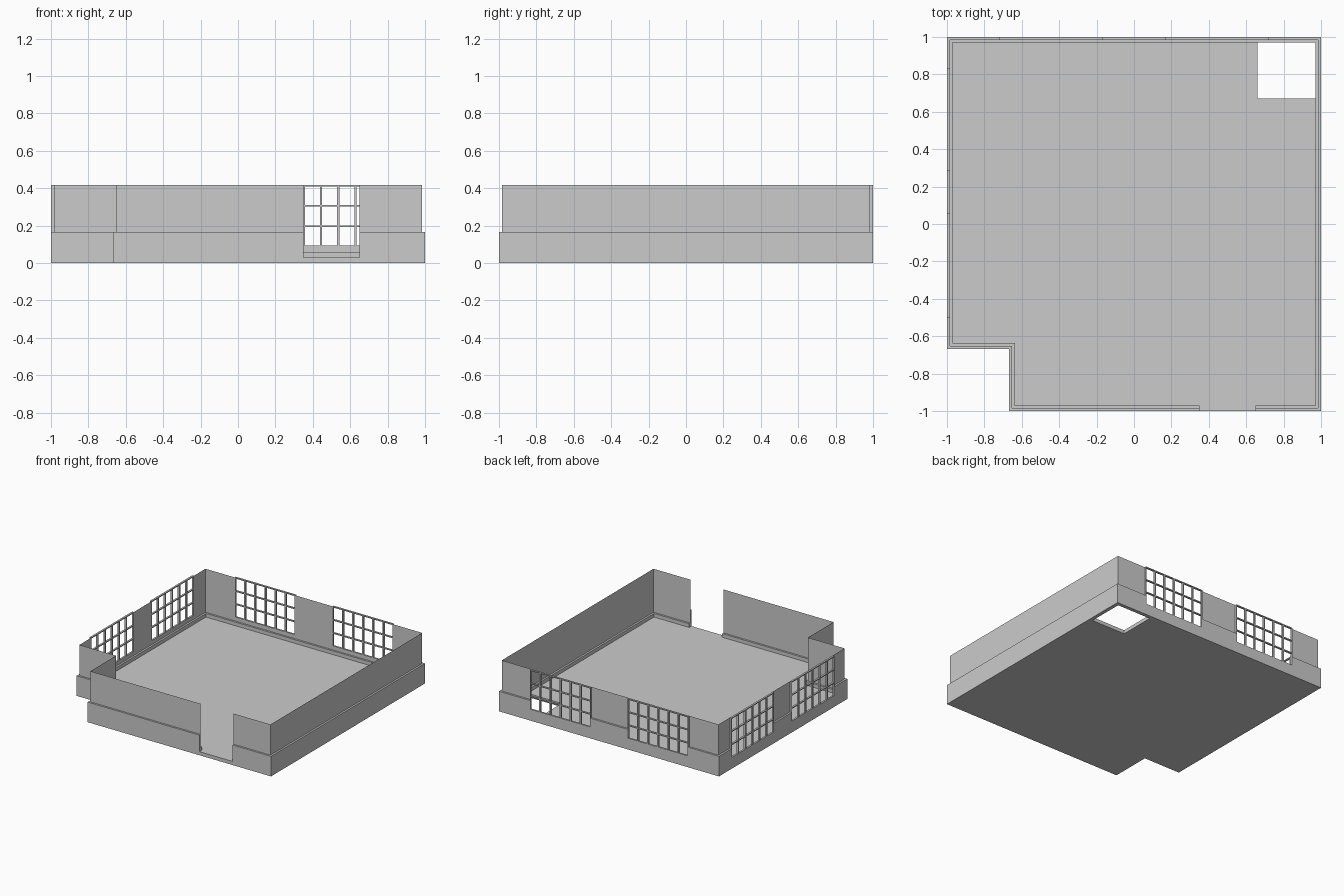
import bpy, bmesh

if "Cube" in bpy.data.objects:
    bpy.data.objects.remove(bpy.data.objects["Cube"])

TOP, BAND, SILL, FLOOR, SKIRT = 0.417, 0.165, 0.085, 0.03, 0.06
T = 0.015  # thickness of band, skirting and window bars

mat = bpy.data.materials.new("plain grey")
mat.diffuse_color = (0.6, 0.6, 0.6, 1)
mat.use_nodes = True
mat.node_tree.nodes["Principled BSDF"].inputs["Base Color"].default_value = mat.diffuse_color


def finish(name, bm, recalc=True):
    bmesh.ops.remove_doubles(bm, verts=bm.verts, dist=1e-5)
    if recalc:
        bmesh.ops.recalc_face_normals(bm, faces=bm.faces)
    me = bpy.data.meshes.new(name)
    bm.to_mesh(me)
    bm.free()
    me.materials.append(mat)
    ob = bpy.data.objects.new(name, me)
    bpy.context.collection.objects.link(ob)
    return ob


def quad(bm, *pts):
    bm.faces.new([bm.verts.new(p) for p in pts])


# Footprint, anticlockwise: x, y, inward direction x, y, kind of the stretch that follows
WALLS = [
    (-0.667, -1, 1, 1, "wall"), (0.35, -1, 0, 1, "door"), (0.65, -1, 0, 1, "wall"),
    (1, -1, -1, 1, "wall"), (1, 1, -1, -1, "wall"),
    (0.72, 1, 0, -1, "window"), (0.168, 1, 0, -1, "wall"),
    (-0.168, 1, 0, -1, "window"), (-0.72, 1, 0, -1, "wall"),
    (-1, 1, 1, -1, "wall"),
    (-1, 0.835, 1, 0, "window"), (-1, 0.285, 1, 0, "wall"),
    (-1, 0.055, 1, 0, "window"), (-1, -0.5, 1, 0, "wall"),
    (-1, -0.667, 1, 1, "wall"), (-0.667, -0.667, 1, 1, "wall"),
]
N = len(WALLS)


def at(i, d, z):
    x, y, ox, oy, _ = WALLS[i % N]
    return (x + ox * d, y + oy * d, z)


def course(name, d0, d1, tops):
    """Solid strip following the footprint, with its own height per kind of stretch."""
    bm = bmesh.new()
    for i in range(N):
        z = tops[WALLS[i][4]]
        j = i + 1
        quad(bm, at(i, d0, 0), at(j, d0, 0), at(j, d0, z), at(i, d0, z))
        quad(bm, at(i, d1, 0), at(i, d1, z), at(j, d1, z), at(j, d1, 0))
        quad(bm, at(i, d0, z), at(j, d0, z), at(j, d1, z), at(i, d1, z))
        quad(bm, at(i, d0, 0), at(i, d1, 0), at(j, d1, 0), at(j, d0, 0))
        # end faces where the neighbouring stretch is lower
        for k, nb in ((i, i - 1), (j, j)):
            zn = tops[WALLS[nb % N][4]]
            if zn < z:
                cap = [at(k, d0, zn), at(k, d0, z), at(k, d1, z), at(k, d1, zn)]
                quad(bm, *(cap if k == i else cap[::-1]))
    finish(name, bm, recalc=False)


# Outer plinth band and inner skirting
course("plinth_band", 0, T, {"wall": BAND, "window": SILL, "door": FLOOR})
course("skirting", T, 2 * T, {"wall": SKIRT, "window": SKIRT, "door": FLOOR})

# Paper-thin upper walls, open at door and windows
bm = bmesh.new()
for i in range(N):
    if WALLS[i][4] == "wall":
        quad(bm, at(i, T, BAND), at(i + 1, T, BAND), at(i + 1, T, TOP), at(i, T, TOP))
finish("upper_walls", bm, recalc=False)

# Floor slab with the front notch and the stair opening in the back corner
plan = [(-0.637, -0.97), (0.97, -0.97), (0.97, 0.67), (0.66, 0.67),
        (0.66, 0.97), (-0.97, 0.97), (-0.97, -0.637), (-0.637, -0.637)]
bm = bmesh.new()
base = bm.faces.new([bm.verts.new((x, y, 0)) for x, y in plan])
up = bmesh.ops.extrude_face_region(bm, geom=[base], use_keep_orig=True)
for v in up["geom"]:
    if isinstance(v, bmesh.types.BMVert):
        v.co.z = FLOOR
finish("floor_slab", bm)


# Window grids: six panes across, three panes high
def window(name, a0, a1, on_back):
    bm = bmesh.new()

    def bar(u0, u1, z0, z1):
        made = bmesh.ops.create_cube(bm, size=1)["verts"]
        for v in made:
            u = u0 if v.co.x < 0 else u1
            d = 1 - T if v.co.y < 0 else 1
            z = z0 if v.co.z < 0 else z1
            v.co = (u, d, z) if on_back else (-d, u, z)

    w, h = 0.012, 0.008
    for k in range(7):
        u = a0 + (a1 - a0) * k / 6
        bar(max(a0, u - w / 2), min(a1, u + w / 2), SILL, TOP)
    for k in range(4):
        z = SILL + (TOP - SILL - h) * k / 3
        bar(a0, a1, z, z + h)
    bmesh.ops.recalc_face_normals(bm, faces=bm.faces)
    finish(name, bm)


window("back_window_right", 0.168, 0.72, True)
window("back_window_left", -0.72, -0.168, True)
window("left_window_rear", 0.285, 0.835, False)
window("left_window_front", -0.5, 0.055, False)
